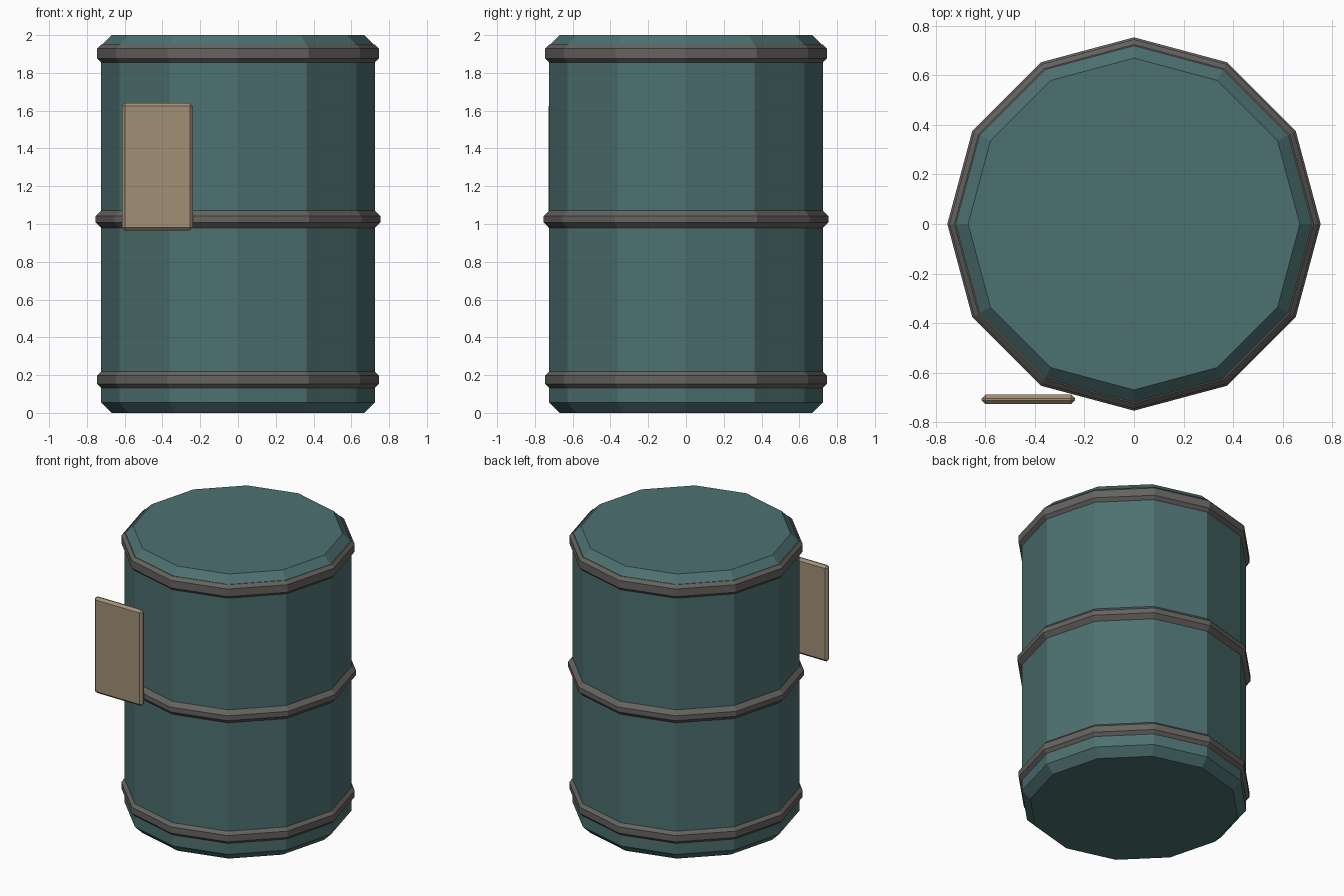
import bpy, bmesh
from math import cos, sin, pi

if "Cube" in bpy.data.objects:
    bpy.data.objects.remove(bpy.data.objects["Cube"])

SIDES = 12


def material(name, rgb):
    m = bpy.data.materials.new(name)
    m.diffuse_color = (*rgb, 1)
    m.use_nodes = True
    m.node_tree.nodes["Principled BSDF"].inputs["Base Color"].default_value = m.diffuse_color
    return m


def finish(name, bm, mat):
    bmesh.ops.recalc_face_normals(bm, faces=bm.faces)
    me = bpy.data.meshes.new(name)
    bm.to_mesh(me)
    bm.free()
    me.materials.append(mat)
    ob = bpy.data.objects.new(name, me)
    bpy.context.collection.objects.link(ob)
    return ob


def chamfered_drum(name, radius, z0, z1, chamfer, mat):
    """Twelve-sided solid with chamfered top and bottom rims."""
    bm = bmesh.new()
    profile = [(radius - chamfer, z0), (radius, z0 + chamfer),
               (radius, z1 - chamfer), (radius - chamfer, z1)]
    rings = [[bm.verts.new((r * cos(2 * pi * i / SIDES), r * sin(2 * pi * i / SIDES), z))
              for i in range(SIDES)] for r, z in profile]
    for a, b in zip(rings, rings[1:]):
        for i in range(SIDES):
            j = (i + 1) % SIDES
            bm.faces.new((a[i], a[j], b[j], b[i]))
    bm.faces.new(rings[0])
    bm.faces.new(rings[-1])
    return finish(name, bm, mat)


teal = material("teal_paint", (0.075, 0.165, 0.165))
grey = material("dark_metal", (0.13, 0.125, 0.115))
tan = material("tan_label", (0.36, 0.28, 0.185))

# Barrel body
chamfered_drum("barrel_body", 0.725, 0.0, 2.0, 0.055, teal)

# Hoops around the body
for name, radius, z0, z1, chamfer in (("lower_hoop", 0.746, 0.13, 0.22, 0.023),
                                      ("middle_hoop", 0.754, 0.977, 1.073, 0.031),
                                      ("upper_hoop", 0.746, 1.855, 1.95, 0.021)):
    chamfered_drum(name, radius, z0, z1, chamfer, grey)

# Flat label plate on the front left
bm = bmesh.new()
bmesh.ops.create_cube(bm, size=1)
bmesh.ops.scale(bm, vec=(0.376, 0.04, 0.675), verts=bm.verts)
bmesh.ops.bevel(bm, geom=bm.edges[:], offset=0.016, segments=1, affect='EDGES')
plate = finish("label_plate", bm, tan)
plate.location = (-0.427, -0.708, 1.303)
